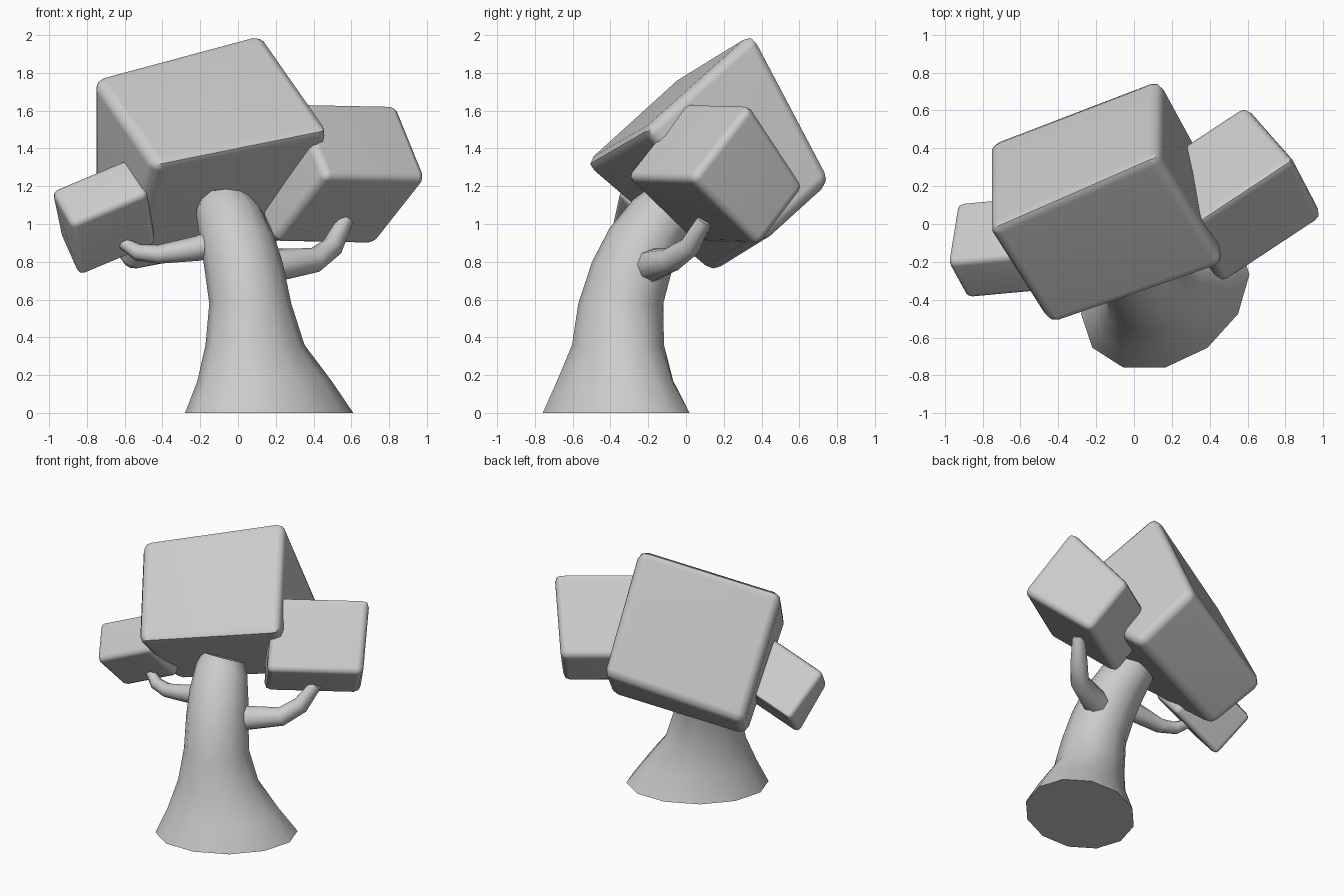
import bpy, bmesh, math
from mathutils import Vector

if "Cube" in bpy.data.objects:
    bpy.data.objects.remove(bpy.data.objects["Cube"])


def finish(name, bm, angle):
    bmesh.ops.recalc_face_normals(bm, faces=bm.faces)
    me = bpy.data.meshes.new(name)
    bm.to_mesh(me)
    bm.free()
    ob = bpy.data.objects.new(name, me)
    bpy.context.collection.objects.link(ob)
    bpy.ops.object.select_all(action='DESELECT')
    ob.select_set(True)
    bpy.context.view_layer.objects.active = ob
    bpy.ops.object.shade_smooth_by_angle(angle=math.radians(angle))
    return ob


def block(name, near, far, grow, width):
    """Tapered block between two four-point end faces, then rounded."""
    pts = [Vector(p) for p in near + far]
    mid = sum(pts, Vector()) / 8
    bm = bmesh.new()
    vs = [bm.verts.new(mid + (p - mid) * grow) for p in pts]
    bm.faces.new(vs[:4])
    bm.faces.new(vs[7:3:-1])
    for i in range(4):
        j = (i + 1) % 4
        bm.faces.new((vs[i], vs[j], vs[4 + j], vs[4 + i]))
    bmesh.ops.recalc_face_normals(bm, faces=bm.faces)
    bmesh.ops.bevel(bm, geom=bm.edges[:], offset=width, segments=2,
                    profile=0.5, affect='EDGES', clamp_overlap=True)
    ob = finish(name, bm, 50)
    ob.modifiers.new("flat_sides", 'WEIGHTED_NORMAL').keep_sharp = True
    return ob


def shifted(profile, span):
    return [tuple(Vector(p) + Vector(span)) for p in profile]


def skin(name, rings):
    """Join rings of points into a closed tube."""
    bm = bmesh.new()
    rows = [[bm.verts.new(p) for p in r] for r in rings]
    n = len(rows[0])
    for a, b in zip(rows, rows[1:]):
        for i in range(n):
            j = (i + 1) % n
            bm.faces.new((a[i], a[j], b[j], b[i]))
    bm.faces.new(rows[0][::-1])
    bm.faces.new(rows[-1])
    return finish(name, bm, 50)


def branch(name, path, sides=8):
    pts = [Vector(p[:3]) for p in path]
    rings = []
    for k, p in enumerate(pts):
        t = (pts[min(k + 1, len(pts) - 1)] - pts[max(k - 1, 0)]).normalized()
        u = t.cross(Vector((0, 1, 0))).normalized()
        v = t.cross(u)
        rings.append([p + path[k][3] * (u * math.cos(a) + v * math.sin(a))
                      for a in (math.tau * i / sides for i in range(sides))])
    return skin(name, rings)


# Leaning trunk, flared base: x, y, z, radius x, radius y, skew, tilt
trunk = [(.165, -.37, 0, .445, .402, .26, 0), (.14, -.375, .17, .355, .315, .22, 0),
         (.09, -.36, .36, .262, .245, .12, 0), (.065, -.345, .58, .217, .225, 0, 0),
         (.03, -.285, .78, .21, .212, 0, .1), (-.005, -.215, .93, .2, .19, 0, .25),
         (-.045, -.125, 1.06, .178, .155, 0, .45), (-.065, -.075, 1.12, .145, .13, 0, .5)]
skin("trunk", [[(x + rx * math.cos(a), y + ry * math.sin(a + s),
                 z - tilt * ry * math.sin(a))
                for a in (math.tau * i / 12 for i in range(12))]
               for x, y, z, rx, ry, s, tilt in trunk])

# Two upturned branches
branch("right_branch", [(.08, -.22, .76, .095), (.22, -.17, .785, .085),
                        (.41, -.08, .81, .066), (.5, .02, .88, .058),
                        (.57, .1, 1.02, .042)])
branch("left_branch", [(-.08, -.25, .91, .075), (-.22, -.24, .87, .066),
                       (-.42, -.23, .84, .05), (-.53, -.2, .85, .044),
                       (-.61, -.16, .9, .032)])

# Foliage blocks
block("main_foliage",
      [(-.745, -.02, 1.76), (-.745, .42, 1.0), (-.57, .13, .76), (-.43, -.515, 1.31)],
      [(.11, .355, 1.99), (.12, .75, 1.24), (.3, .41, .93), (.46, -.205, 1.49)],
      1.05, .06)
right = [(.82, .33, 1.61), (.58, .6, 1.2), (.71, .38, .91), (.97, .04, 1.24)]
block("right_foliage", right, shifted(right, (-.5, -.33, .01)), 1.08, .045)
left = [(-.97, -.2, 1.17), (-.92, .1, .95), (-.83, -.13, .74), (-.87, -.38, 1.0)]
block("left_foliage", left, shifted(left, (.38, .035, .16)), 1.08, .035)
